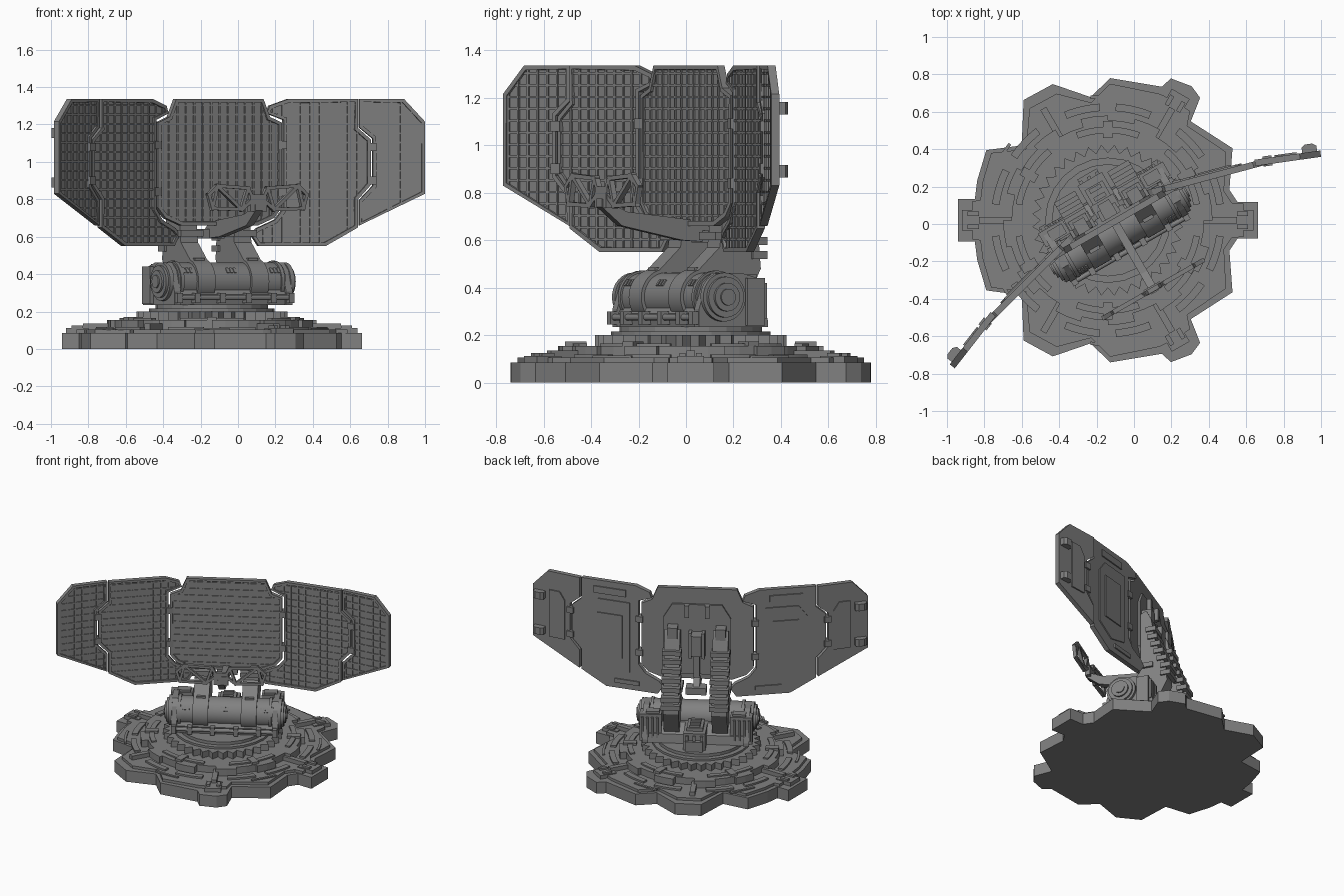
import bpy, bmesh, math
from mathutils import Matrix, Vector

if "Cube" in bpy.data.objects:
    bpy.data.objects.remove(bpy.data.objects["Cube"])

GREY = bpy.data.materials.new("dark_grey_metal")
GREY.diffuse_color = (0.22, 0.22, 0.22, 1)
GREY.use_nodes = True
GREY.node_tree.nodes["Principled BSDF"].inputs["Base Color"].default_value = GREY.diffuse_color

T = Matrix.Translation
def rz(d): return Matrix.Rotation(math.radians(d), 4, 'Z')
FACE = Matrix.Rotation(math.pi / 2, 4, 'X')                     # outline (x, z), extruded to the front
SIDE = Matrix(((0, 0, 1, 0), (1, 0, 0, 0), (0, 1, 0, 0), (0, 0, 0, 1)))  # profile (y, z), extruded along x
BASE = T((-0.14, 0.02, 0))
HEAD = T((-0.117, 0.033, 0)) @ rz(30)
SIDES = ((1, "right"), (-1, "left"))
def flip(s): return Matrix.Diagonal((s, 1, 1, 1))


def prism(bm, pts, lo, hi, M):
    """Extruded outline; returns the face at the high end."""
    a = [bm.verts.new(M @ Vector((x, y, lo))) for x, y in pts]
    b = [bm.verts.new(M @ Vector((x, y, hi))) for x, y in pts]
    n = len(pts)
    faces = [bm.faces.new(a[::-1]), bm.faces.new(b)]
    faces += [bm.faces.new((a[i], a[(i + 1) % n], b[(i + 1) % n], b[i])) for i in range(n)]
    bmesh.ops.recalc_face_normals(bm, faces=faces)
    return faces[1]


def box(bm, x0, x1, y0, y1, z0, z1, M):
    prism(bm, [(x0, y0), (x1, y0), (x1, y1), (x0, y1)], z0, z1, M)


def bar(bm, p, q, w, lo, hi, M):
    p, q = Vector(p), Vector(q)
    d = (q - p).normalized()
    n = Vector((-d.y, d.x)) * w / 2
    p, q = p - d * w / 2, q + d * w / 2
    prism(bm, [p - n, q - n, q + n, p + n], lo, hi, M)


def finish(name, bm, smooth=False):
    me = bpy.data.meshes.new(name)
    bm.to_mesh(me)
    bm.free()
    me.materials.append(GREY)
    if smooth:
        me.polygons.foreach_set("use_smooth", [True] * len(me.polygons))
        me.set_sharp_from_angle(angle=math.radians(30))
    ob = bpy.data.objects.new(name, me)
    bpy.context.collection.objects.link(ob)


def polar(r, deg):
    return (r * math.cos(math.radians(deg)), r * math.sin(math.radians(deg)))


def circle(r, n=48, cx=0, cy=0):
    return [(cx + p[0], cy + p[1]) for p in (polar(r, i * 360 / n) for i in range(n))]


def arc(bm, r0, r1, a0, a1, lo, hi, M):
    steps = [a0 + (a1 - a0) * i / 10 for i in range(11)]
    prism(bm, [polar(r1, a) for a in steps] + [polar(r0, a) for a in steps[::-1]], lo, hi, M)


# ---- base: lobed foundation plate
half = [(7, .81), (8, .70), (14, .67), (30, .77), (50, .69), (53, .82), (58, .845), (66, .83), (68, .77),
        (89, .76), (98, .665), (112, .785), (125, .785), (139, .61), (150, .75), (163, .73), (171, .72), (172, .81)]
lobes = half + [(-a, r) for a, r in half[::-1]]
bm = bmesh.new()
prism(bm, [polar(r, a) for a, r in lobes], 0, .085, BASE)
prism(bm, [polar(min(r, .76) - .03, a) for a, r in lobes], .085, .105, BASE)
finish("foundation_plate", bm)

# clamps, radial bars and curved strips on the foundation
bm = bmesh.new()
for a in (0, 60, 120, 180, 240, 300):
    M = BASE @ rz(a)
    box(bm, .50, .69, -.018, .018, .10, .135, M)
    if a % 180 == 0 or a in (60, 300):
        box(bm, .66, .78, -.055, .055, .08, .112, M)
        for s in (1, -1):
            box(bm, .69, .75, s * .035 - .012, s * .035 + .012, .11, .125, M)
    arc(bm, .585, .625, 8, 26, .10, .118, M)
    arc(bm, .585, .625, 34, 52, .10, .118, M)
    arc(bm, .655, .672, 22, 38, .10, .113, M)
finish("foundation_fittings", bm)

# stepped discs with a toothed ring
bm = bmesh.new()
steps = []
for i in range(24):
    r = (.56, .535, .56, .515)[i % 4]
    steps += [polar(r, i * 15 + k) for k in (0, 7.5, 15)]
prism(bm, steps, .10, .155, BASE)
for a in range(0, 360, 60):
    arc(bm, .465, .50, a + 10, a + 50, .15, .165, BASE)
    box(bm, .44, .53, -.025, .025, .15, .172, BASE @ rz(a + 30))
prism(bm, [polar(.405 if i % 2 else .362, i * 5) for i in range(72)], .15, .20, BASE)
prism(bm, circle(.335, 24), .19, .215, BASE)
prism(bm, circle(.30, 24), .21, .237, BASE)
finish("stepped_turntable", bm)

# ---- drum with stepped end caps
DV, DZ = -.073, .36
bm = bmesh.new()
prism(bm, circle(.103, 48, DV, DZ), -.33, .33, HEAD @ SIDE)
for s, _ in SIDES:
    for u0, u1, r in ((.30, .32, .112), (.36, .385, .103), (.385, .40, .086), (.40, .412, .06), (.412, .42, .035)):
        prism(bm, circle(r, 32, DV, DZ), u0, u1, HEAD @ flip(s) @ SIDE)
finish("drum", bm, True)

# cradle, end brackets, rear housings
bm = bmesh.new()
prism(bm, [(-.17, .235), (-.18, .29), (-.15, .34), (.06, .36), (.13, .30), (.14, .235)], -.35, .35, HEAD @ SIDE)
for s, _ in SIDES:
    M = HEAD @ flip(s)
    prism(bm, [(-.185, .235), (-.185, .31), (-.15, .42), (-.10, .462), (.02, .462), (.10, .44), (.15, .26),
               (.15, .235)], .325, .365, M @ SIDE)
    box(bm, .235, .385, .04, .125, .24, .44, M)
    for i in range(4):
        u = .255 + i * .034
        box(bm, u, u + .016, .12, .14, .27, .42, M)
    box(bm, .25, .34, .05, .11, .44, .455, M)
finish("drum_cradle", bm)

# central gearbox behind the drum
bm = bmesh.new()
box(bm, -.075, .075, .02, .24, .22, .36, HEAD)
box(bm, -.055, .055, .05, .20, .36, .385, HEAD)
box(bm, -.06, .06, .24, .27, .22, .31, HEAD)
for u in (-.05, 0, .05):
    box(bm, u - .01, u + .01, .235, .255, .25, .345, HEAD)
for v in (.08, .13, .18):
    box(bm, -.035, .035, v - .012, v + .012, .38, .40, HEAD)
finish("gearbox", bm)

# front rail with clips, vents on the drum
bm = bmesh.new()
prism(bm, circle(.014, 12, -.195, .275), -.36, .36, HEAD @ SIDE)
for u in (-.345, -.235, -.08, .08, .235, .345):
    box(bm, u - .016, u + .016, -.215, -.15, .245, .30, HEAD)
for u in (-.27, 0, .27):
    for k in (-1, 0, 1):
        M = HEAD @ T((u + k * .022, DV, DZ)) @ Matrix.Rotation(math.radians(-35), 4, 'X')
        box(bm, -.007, .007, -.108, -.09, -.015, .015, M)
finish("drum_rail_and_vents", bm)

# ---- lifting arms with ribs
for s, side in SIDES:
    M = HEAD @ flip(s)
    bm = bmesh.new()
    prism(bm, circle(.118, 40, DV, DZ), .112, .218, M @ SIDE)
    prism(bm, [(-.16, .42), (.0, .57), (.01, .64), (.01, 1.03), (.05, 1.05), (.085, .98), (.115, .80), (.19, .60),
               (.20, .48), (.11, .30), (-.02, .26)], .112, .218, M @ SIDE)
    finish(side + "_arm", bm, True)
    bm = bmesh.new()
    for i in range(7):
        z = .52 + i * .06
        v = .205 if z < .6 else max(.10, .195 - (z - .6) * .38)
        box(bm, .10, .23, v - .05, v + .02, z, z + .034, M)
    box(bm, .095, .235, -.03, .10, .60, .635, M)
    box(bm, .13, .20, .0, .08, .97, 1.07, M)
    box(bm, .135, .195, -.11, -.03, .47, .485, M)
    finish(side + "_arm_ribs", bm)


# ---- reflector panels with recessed gridded fronts
def spans(poly, axis, c):
    hits = []
    for p, q in zip(poly, poly[1:] + poly[:1]):
        if (p[axis] > c) != (q[axis] > c):
            f = (c - p[axis]) / (q[axis] - p[axis])
            hits.append(p[1 - axis] + f * (q[1 - axis] - p[1 - axis]))
    hits.sort()
    return list(zip(hits[::2], hits[1::2]))


def panel(name, pts, M):
    bm = bmesh.new()
    front = prism(bm, pts, -.017, .017, Matrix())
    bmesh.ops.inset_individual(bm, faces=[front], thickness=.02)
    bmesh.ops.inset_individual(bm, faces=[front], thickness=.001, depth=-.012)
    poly = [(v.co.x, v.co.y) for v in front.verts]
    for axis, pitch in ((0, .052), (1, .05)):
        vals = [p[axis] for p in poly]
        for i in range(math.ceil(min(vals) / pitch), math.floor(max(vals) / pitch) + 1):
            c = i * pitch + .003
            for a, b in spans(poly, axis, c):
                ends = ((c, a), (c, b)) if axis == 0 else ((a, c), (b, c))
                bar(bm, ends[0], ends[1], .01, .004, .012 - axis * .001, Matrix())
    bm.transform(M)
    bmesh.ops.recalc_face_normals(bm, faces=bm.faces)
    finish(name, bm)


mid = [(.235, .66), (.335, .70), (.382, .755), (.382, 1.21), (.31, 1.24), (.27, 1.335)]
wing = [(.008, .75), (-.04, .69), (-.14, .645), (-.17, .61), (-.13, .55), (.24, .55), (.42, .65), (.42, .80),
        (.49, .877), (.49, 1.12), (.42, 1.18), (.42, 1.335), (.03, 1.335), (-.07, 1.30), (-.085, 1.26), (.008, 1.225)]
tip = [(-.068, .66), (.287, .83), (.287, 1.215), (.175, 1.335), (-.068, 1.335), (-.068, 1.185), (.005, 1.125),
       (.005, .872), (-.068, .795)]
CENTRE = HEAD @ T((0, -.024, 0))
panel("centre_panel", mid + [(-x, z) for x, z in mid[::-1]], CENTRE @ FACE)

# centre back plate, clips and actuator
bm = bmesh.new()
prism(bm, [(-.17, .70), (.17, .70), (.23, .78), (.23, 1.12), (.17, 1.22), (-.17, 1.22), (-.23, 1.12), (-.23, .78)],
          -.032, -.015, CENTRE @ FACE)
for s, _ in SIDES:
    box(bm, .055, .085, .02, .06, 1.13, 1.22, CENTRE @ flip(s))
    box(bm, .035, .055, .02, .09, .84, 1.03, CENTRE @ flip(s))
box(bm, -.035, .035, .02, .12, .87, 1.02, CENTRE)
box(bm, -.02, .02, .03, .09, .70, .90, CENTRE)
finish("centre_back_mount", bm)

for s, side in SIDES:
    W = CENTRE @ flip(s) @ T((.39, 0, 0)) @ rz(-15)
    F = W @ T((.498, 0, 0)) @ rz(-7)
    panel(side + "_wing_panel", wing, W @ FACE)
    panel(side + "_tip_panel", tip, F @ FACE)
    # hinges
    bm = bmesh.new()
    for M, zs in ((W, (1.09, .84)), (F, (1.08, .90))):
        for z in zs:
            box(bm, -.024, .024, -.026, .028, z - .022, z + .022, M)
    finish(side + "_hinges", bm)
    # back cover plates and hooks
    bm = bmesh.new()
    prism(bm, [(.07, .68), (.22, .64), (.36, .72), (.36, 1.12), (.30, 1.2), (.07, 1.2)], -.025, -.015, W @ FACE)
    prism(bm, [(.12, .78), (.30, .78), (.30, 1.10), (.12, 1.10)], -.033, -.02, W @ FACE)
    box(bm, .10, .33, .015, .026, 1.24, 1.29, W)
    box(bm, .0, .18, .015, .026, .59, .62, W)
    prism(bm, [(.04, .85), (.16, .85), (.16, 1.20), (.08, 1.20), (.04, 1.14)], -.026, -.015, F @ FACE)
    for z in (1.155, .89):
        prism(bm, [(.19, .015), (.27, .015), (.27, .045), (.25, .06), (.21, .06), (.19, .045)],
              z - .026, z + .026, F)
    finish(side + "_back_covers", bm)

# ---- feed boom and lattice feed in front of the dish
bm = bmesh.new()
prism(bm, [(-.46, .775), (-.338, .72), (.028, .68), (.085, .64), (.085, .59), (-.07, .60), (-.36, .66), (-.46, .74)],
      -.022, .022, HEAD @ SIDE)
box(bm, -.07, .07, .03, .11, .59, .64, HEAD)
box(bm, -.05, .05, -.455, -.42, .735, .80, HEAD)
finish("feed_boom", bm)

bm = bmesh.new()
frame = [(.03, .80), (.06, .86), (.25, .872), (.302, .825), (.28, .752), (.10, .745)]
links = list(zip(frame, frame[1:] + frame[:1])) + [(frame[1], frame[5]), (frame[5], frame[2]), (frame[2], frame[4])]
for s, _ in SIDES:
    for p, q in links:
        bar(bm, p, q, .018, -.012, .012, HEAD @ flip(s) @ T((0, -.44, 0)) @ FACE)
box(bm, -.05, .05, -.452, -.428, .785, .825, HEAD)
finish("feed_lattice", bm)
